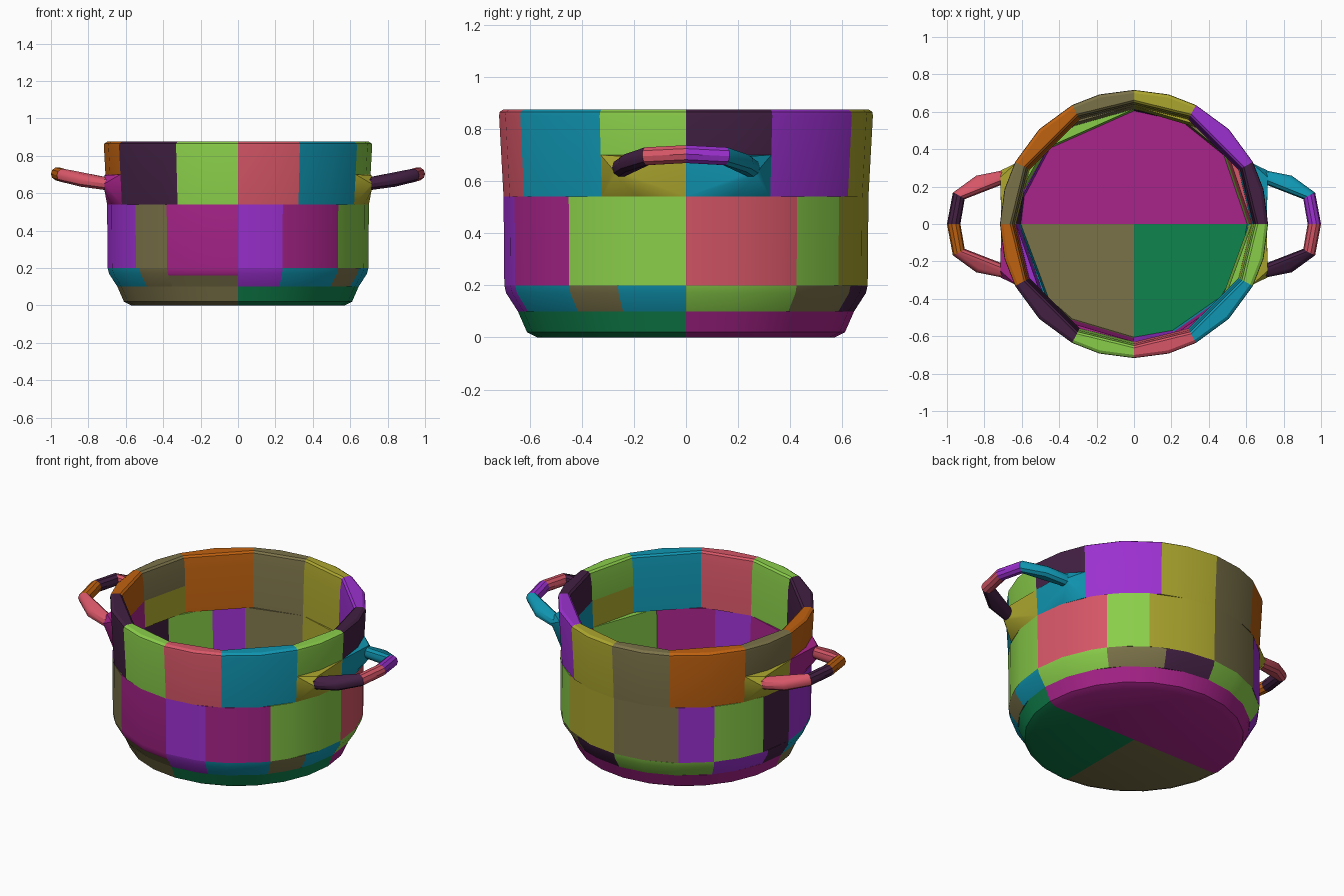
import bpy, bmesh, math
from mathutils import Vector

if "Cube" in bpy.data.objects:
    bpy.data.objects.remove(bpy.data.objects["Cube"], do_unlink=True)

# Palette (sRGB 0-255, converted to linear)
PALETTE = {
    "magenta": (168, 35, 138), "teal": (16, 150, 178), "light_green": (138, 206, 74),
    "coral": (214, 86, 103), "orange": (192, 98, 16), "plum": (66, 32, 66),
    "purple": (156, 48, 208), "olive_yellow": (172, 166, 46), "khaki": (123, 114, 73),
    "dark_green": (16, 132, 78),
}
NAMES = list(PALETTE)


def linear(c):
    c /= 255
    return c / 12.92 if c <= 0.04045 else ((c + 0.055) / 1.055) ** 2.4


MATS = []
for name, rgb in PALETTE.items():
    m = bpy.data.materials.new(name)
    m.use_nodes = True
    col = tuple(linear(c) for c in rgb) + (1.0,)
    m.diffuse_color = col
    bsdf = m.node_tree.nodes["Principled BSDF"]
    bsdf.inputs["Base Color"].default_value = col
    bsdf.inputs["Roughness"].default_value = 0.7
    MATS.append(m)

# Wall profiles as (height, radius)
OUTER = [(0, 0.57), (0.02, 0.61), (0.1, 0.645), (0.17, 0.69), (0.2, 0.697),
         (0.54, 0.70), (0.85, 0.717), (0.865, 0.715), (0.875, 0.70)]
INNER = [(0, 0.6), (0.1, 0.605), (0.2, 0.615), (0.54, 0.63), (0.8, 0.64),
         (0.865, 0.65), (0.875, 0.662)]


def radius(profile, z):
    for (z0, r0), (z1, r1) in zip(profile, profile[1:]):
        if z <= z1:
            return r0 + (r1 - r0) * (z - z0) / (z1 - z0)
    return profile[-1][1]


def heights(profile, z0, z1):
    return [z0] + [z for z, _ in profile if z0 < z < z1] + [z1]


def polar(a, r, z):
    return Vector((r * math.cos(math.radians(a)), r * math.sin(math.radians(a)), z))


def arc(a0, a1, z0, z1):
    """Points on the outer wall between two angles and two heights."""
    angles = [a0] + [a for a in range(0, 361, 15) if a0 + 3 < a < a1 - 3] + [a1]
    return [polar(a, radius(OUTER, z), z) for a in angles for z in heights(OUTER, z0, z1)]


def wall(a0, a1, z0, z1):
    """Wall block: curved outside, flat inside."""
    return arc(a0, a1, z0, z1) + [polar(a, radius(INNER, z), z)
                                  for a in (a0, a1) for z in heights(INNER, z0, z1)]


def add_hull(bm, points, colour):
    verts = [bm.verts.new(p) for p in points]
    old = set(bm.faces)
    bmesh.ops.convex_hull(bm, input=verts)
    for f in bm.faces:
        if f not in old:
            f.material_index = NAMES.index(colour)
    loose = [v for v in bm.verts if not v.link_faces]
    bmesh.ops.delete(bm, geom=loose, context='VERTS')


def build(name, pieces):
    """One object from a list of (points, colour) convex blocks."""
    bm = bmesh.new()
    for points, colour in pieces:
        add_hull(bm, points, colour)
    bmesh.ops.dissolve_limit(bm, angle_limit=math.radians(0.5),
                             verts=bm.verts[:], edges=bm.edges[:])
    bmesh.ops.recalc_face_normals(bm, faces=bm.faces[:])
    me = bpy.data.meshes.new(name)
    bm.to_mesh(me)
    bm.free()
    for m in MATS:
        me.materials.append(m)
    ob = bpy.data.objects.new(name, me)
    bpy.context.collection.objects.link(ob)
    bpy.ops.object.select_all(action='DESELECT')
    ob.select_set(True)
    bpy.context.view_layer.objects.active = ob
    bpy.ops.object.shade_smooth_by_angle(angle=math.radians(30))


def band(name, z0, z1, cuts, special=None):
    """Ring of blocks; cuts are (end angle, colour); special overrides heights by start angle."""
    pieces, a0 = [], 0
    for a1, colour in cuts:
        lo, hi = (special or {}).get(a0, (z0, z1))
        pieces.append((wall(a0, a1, lo, hi), colour))
        a0 = a1
    build(name, pieces)


# Base disc in three sectors
hub = [Vector((0, 0, 0)), Vector((0, 0, 0.1))]
build("base", [(arc(a0, a1, 0, 0.1) + hub, c) for a0, a1, c in
               ((0, 180, "magenta"), (180, 270, "khaki"), (270, 360, "dark_green"))])

# Lower rounded edge
band("lower_edge", 0.1, 0.2, [
    (37.5, "light_green"), (65, "khaki"), (90, "plum"), (138, "light_green"),
    (166, "purple"), (180, "plum"), (221, "teal"), (237, "khaki"), (270, "khaki"),
    (290, "purple"), (320, "teal"), (338, "khaki"), (360, "teal")],
    {237: (0.1, 0.16)})

# Middle wall
band("middle_wall", 0.2, 0.54, [
    (37.5, "coral"), (57, "light_green"), (90, "olive_yellow"), (121.5, "khaki"),
    (138, "purple"), (163, "light_green"), (180, "plum"), (218.5, "purple"),
    (237, "khaki"), (270, "magenta"), (290, "purple"), (320, "magenta"),
    (360, "light_green")], {237: (0.16, 0.54)})

# Upper wall and rim, shorter above the handle mounts
short = (0.70, 0.875)
band("upper_wall", 0.54, 0.875, [
    (27.5, "plum"), (62.5, "purple"), (90, "olive_yellow"), (117.5, "khaki"),
    (152.5, "orange"), (180, "khaki"), (207.5, "orange"), (242.5, "plum"),
    (270, "light_green"), (297.5, "coral"), (332.5, "teal"), (360, "light_green")],
    {0: short, 152.5: short, 180: short, 332.5: short})

# Handle mounts: wall blocks drawn out towards the handle ends
mounts = []
for a0, a1, sx, sy, colour in ((0, 27.5, 1, 1, "teal"), (152.5, 180, -1, 1, "olive_yellow"),
                               (180, 207.5, -1, -1, "magenta"),
                               (332.5, 360, 1, -1, "olive_yellow")):
    tip = [Vector((sx * 0.715, sy * y, z)) for y, z in
           ((0.22, 0.625), (0.27, 0.62), (0.285, 0.65), (0.25, 0.695))]
    mounts.append((wall(a0, a1, 0.54, 0.70) + tip, colour))
build("handle_mounts", mounts)

# Handles: faceted tube, four pieces each
PATH = [Vector(p) for p in ((0.70, 0.25, 0.65), (0.83, 0.225, 0.668),
                            (0.937, 0.15, 0.695), (0.964, 0, 0.703))]
TANGENTS = [Vector(t).normalized() for t in ((1, -0.12, 0.1), (1, -0.4, 0.2),
                                             (0.55, -1, 0.1), (0, -1, 0))]


def ring(i, sx, sy, r=0.036):
    side = TANGENTS[i].cross(Vector((0, 0, 1))).normalized()
    up = side.cross(TANGENTS[i])
    pts = []
    for k in range(10):
        a = math.tau * k / 10
        p = PATH[i] + r * (math.cos(a) * side + math.sin(a) * up)
        pts.append(Vector((p.x * sx, p.y * sy, p.z)))
    return pts


for name, sx, colours in (("left_handle", 1, ("teal", "purple", "coral", "plum")),
                          ("right_handle", -1, ("coral", "plum", "orange", "coral"))):
    pieces = []
    for sy, (arm, grip) in ((1, colours[:2]), (-1, (colours[3], colours[2]))):
        pieces.append((ring(0, sx, sy) + ring(1, sx, sy) + ring(2, sx, sy), arm))
        pieces.append((ring(2, sx, sy) + ring(3, sx, sy), grip))
    build(name, pieces)
